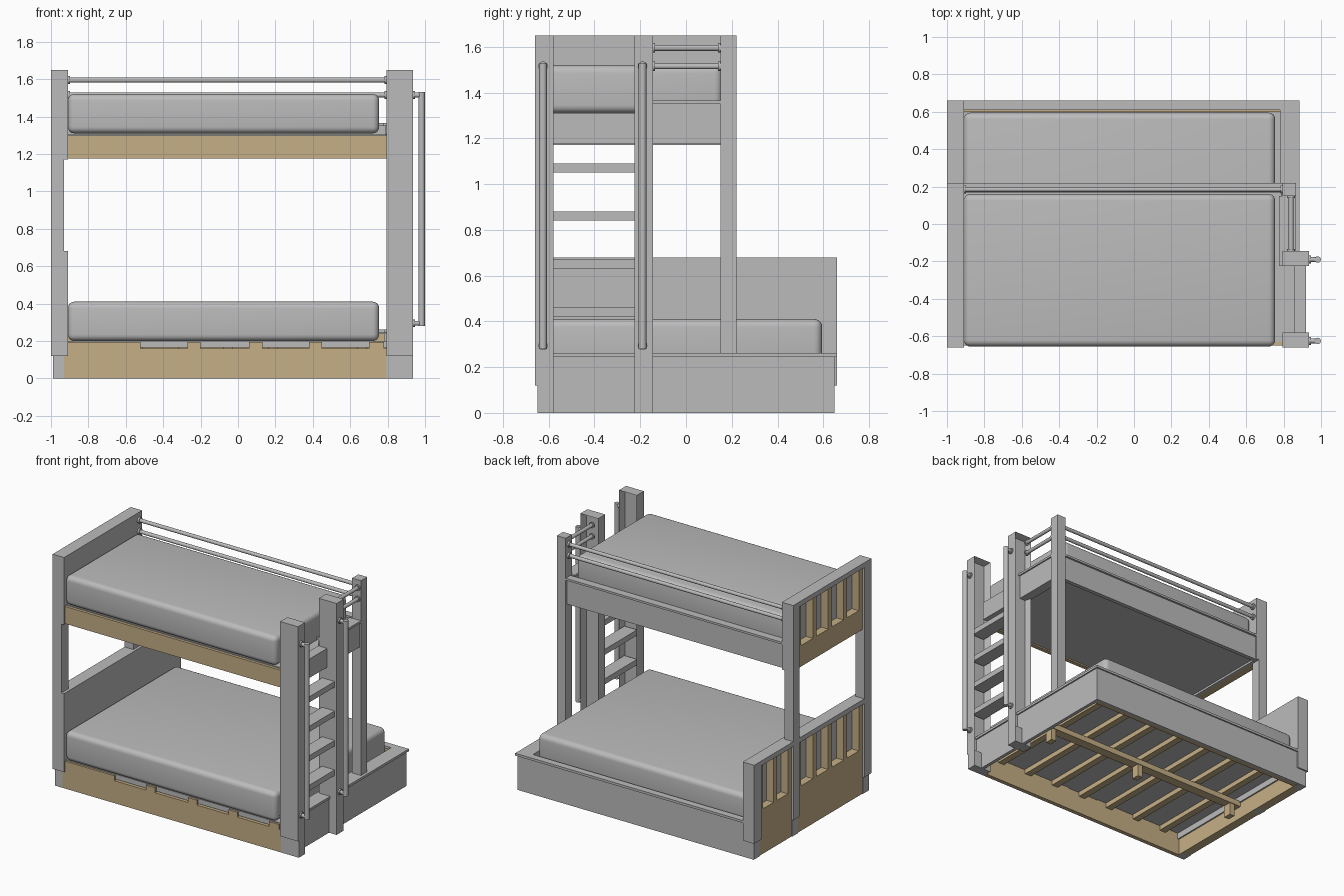
import bpy, bmesh, math
from mathutils import Vector

cube = bpy.data.objects.get("Cube")
if cube:
    bpy.data.objects.remove(cube, do_unlink=True)


def material(name, rgb):
    m = bpy.data.materials.new(name)
    m.use_nodes = True
    m.diffuse_color = (*rgb, 1)
    m.node_tree.nodes["Principled BSDF"].inputs["Base Color"].default_value = (*rgb, 1)
    return m


GREY = material("painted grey", (0.5, 0.5, 0.5))
TAN = material("bare wood", (0.56, 0.43, 0.24))


def finish(name, bm, mat):
    mesh = bpy.data.meshes.new(name)
    bm.to_mesh(mesh)
    bm.free()
    mesh.materials.append(mat)
    ob = bpy.data.objects.new(name, mesh)
    bpy.context.collection.objects.link(ob)
    return ob


def box(name, x, y, z, mat=GREY, recess=False):
    """Box from (min, max) ranges, with an optional sunk panel on its back face."""
    bm = bmesh.new()
    bmesh.ops.create_cube(bm, size=1)
    for v in bm.verts:
        v.co = Vector([r[0] + (c + 0.5) * (r[1] - r[0]) for c, r in zip(v.co, (x, y, z))])
    if recess:
        bm.normal_update()
        back = [f for f in bm.faces if f.normal.y > 0.9]
        bmesh.ops.inset_region(bm, faces=back, thickness=0.02, depth=0)
        bmesh.ops.translate(bm, verts=back[0].verts, vec=(0, -0.05, 0))
    return finish(name, bm, mat)


def smooth(ob):
    for p in ob.data.polygons:
        p.use_smooth = True
    bpy.context.view_layer.objects.active = ob
    ob.select_set(True)
    bpy.ops.object.shade_smooth_by_angle(angle=math.radians(40))
    ob.select_set(False)


def rod(name, a, b, r):
    a, b = Vector(a), Vector(b)
    bm = bmesh.new()
    bmesh.ops.create_cone(bm, cap_ends=True, segments=20, radius1=r, radius2=r, depth=(b - a).length)
    turn = (b - a).to_track_quat('Z', 'Y').to_matrix()
    bmesh.ops.rotate(bm, verts=bm.verts, matrix=turn)
    bmesh.ops.translate(bm, verts=bm.verts, vec=(a + b) / 2)
    smooth(finish(name, bm, GREY))


def mattress(name, y, z):
    ob = box(name, (-0.91, 0.755), y, z)
    bm = bmesh.new()
    bm.from_mesh(ob.data)
    bmesh.ops.bevel(bm, geom=bm.edges[:], offset=0.035, segments=5, profile=0.5, affect='EDGES')
    bm.to_mesh(ob.data)
    bm.free()
    smooth(ob)


FRONT, MID, BACK = (-0.66, -0.58), (0.15, 0.22), (0.58, 0.66)
STEP_POST = (-0.225, -0.145)
HEAD = (-1.0, -0.93)

# Mattresses
mattress("lower_mattress", (-0.655, 0.595), (0.2, 0.41))
mattress("upper_mattress", (-0.655, 0.16), (1.31, 1.52))

# Headboard posts with set-back feet
for name, y, top in (("front", FRONT, 1.65), ("middle", MID, 1.65), ("back", BACK, 0.68)):
    box(f"head_{name}_post", HEAD, y, (0.12, top))
    box(f"head_{name}_foot", (-0.99, -0.93), (max(y[0], -0.65), min(y[1], 0.65)), (0, 0.12))

# Headboards: inner sheet, top rail, bare wood panel and slats on the outside
for name, end, bottom, top, sheet, ledge in (
        ("lower", 0.66, 0, 0.68, 0.12, 0.32), ("upper", 0.22, 1.17, 1.65, 1.17, 1.32)):
    box(f"{name}_head_sheet", (-0.93, -0.91), (-0.66, end), (sheet, top))
    box(f"{name}_head_top", HEAD, (-0.66, end), (top - 0.035, top))
    bays = [(FRONT[1], MID[0], 4)]
    if name == "lower":
        bays.append((MID[1], BACK[0], 2))
    for a, b, n in bays:
        box(f"{name}_head_panel", (-0.985, -0.93), (a, b), (bottom, ledge), TAN)
        for i in range(n + 1):
            y = a + (b - a - 0.04) * i / n
            box(f"{name}_head_slat", (-0.985, -0.93), (y, y + 0.04), (ledge, top - 0.035), TAN)
box("lower_head_lining", (-0.93, -0.92), (-0.62, 0.62), (0, 0.18), TAN)

# Ladder posts with sunk backs
for name, y in (("front", FRONT), ("rear", STEP_POST)):
    box(f"ladder_{name}_post", (0.795, 0.935), y, (0.12, 1.65), recess=True)
    box(f"ladder_{name}_foot", (0.795, 0.935), (max(y[0], -0.65), y[1]), (0, 0.12))
box("foot_corner_post", (0.795, 0.865), MID, (0.25, 1.65))

# Ladder steps
for i in range(4):
    z = 0.42 + 0.21 * i
    box("ladder_step", (0.82, 0.92), (-0.62, -0.225), (z, z + 0.04))

# Grab handles with mounts at each end
for y in (-0.625, -0.19):
    rod("grab_handle", (0.982, y, 0.28), (0.982, y, 1.53), 0.017)
    for z in (0.295, 1.515):
        rod("handle_mount", (0.93, y, z), (0.982, y, z), 0.013)
        rod("handle_flange", (0.932, y, z), (0.945, y, z), 0.021)

# Lower base: notched front board
box("base_front", (-0.93, 0.8), (-0.65, -0.62), (0, 0.16), TAN)
for x in ((-0.91, -0.52), (-0.27, -0.2), (0.06, 0.13), (0.38, 0.45), (0.7, 0.78)):
    box("base_front_tooth", x, (-0.65, -0.62), (0.16, 0.195), TAN)
box("lower_platform", (-0.93, 0.8), (-0.635, 0.6), (0.165, 0.2))

# Lower base: back and foot walls with caps and wood linings
box("base_back", (-0.93, 0.875), (0.63, 0.65), (0, 0.25))
box("base_back_lining", (-0.92, 0.85), (0.6, 0.63), (0, 0.24), TAN)
box("base_back_cap", (-0.93, 0.885), (0.61, 0.66), (0.245, 0.262))
box("base_foot", (0.85, 0.875), (-0.65, 0.65), (0, 0.25))
box("base_foot_lining", (0.79, 0.85), (-0.62, 0.62), (0.1, 0.24), TAN)
box("base_foot_cap", (0.78, 0.885), (-0.65, 0.66), (0.245, 0.262))
box("base_foot_inner", (0.78, 0.79), (-0.62, 0.61), (0.16, 0.25))

# Joists, centre beam and its legs under the lower platform
for i in range(7):
    x = -0.8 + 0.24 * i
    box("joist", (x, x + 0.05), (-0.62, 0.6), (0.13, 0.165), TAN)
box("centre_beam", (-0.92, 0.79), (-0.035, 0.035), (0.09, 0.13), TAN)
for x in (-0.85, -0.03, 0.74):
    box("beam_leg", (x - 0.02, x + 0.02), (-0.03, 0.03), (0, 0.09), TAN)

# Upper bunk: deck, front, back and foot rails
box("upper_deck", (-0.92, 0.8), (-0.63, 0.17), (1.185, 1.305))
box("upper_front_rail", (-0.93, 0.8), (-0.65, -0.62), (1.175, 1.298), TAN)
box("upper_back_rail", (-0.93, 0.8), (0.175, 0.205), (1.175, 1.35))
box("upper_back_cap", (-0.93, 0.8), (0.165, 0.22), (1.35, 1.365))
box("upper_low_foot_rail", (0.79, 0.86), (-0.58, -0.225), (1.175, 1.31))
box("upper_foot_rail", (0.785, 0.855), (-0.215, 0.16), (1.175, 1.35))
box("upper_foot_cap", (0.775, 0.865), (-0.225, 0.15), (1.35, 1.365))

# Guard rails with flanges where they meet posts
for z in (1.515, 1.595):
    rod("back_guard_rail", (-0.93, 0.185, z), (0.8, 0.185, z), 0.013)
    rod("foot_guard_rail", (0.84, -0.15, z), (0.84, 0.155, z), 0.013)
    for x in (-0.91, 0.782):
        rod("back_rail_flange", (x, 0.185, z), (x + 0.013, 0.185, z), 0.021)
    for y in (-0.145, 0.14):
        rod("foot_rail_flange", (0.84, y, z), (0.84, y + 0.01, z), 0.021)
